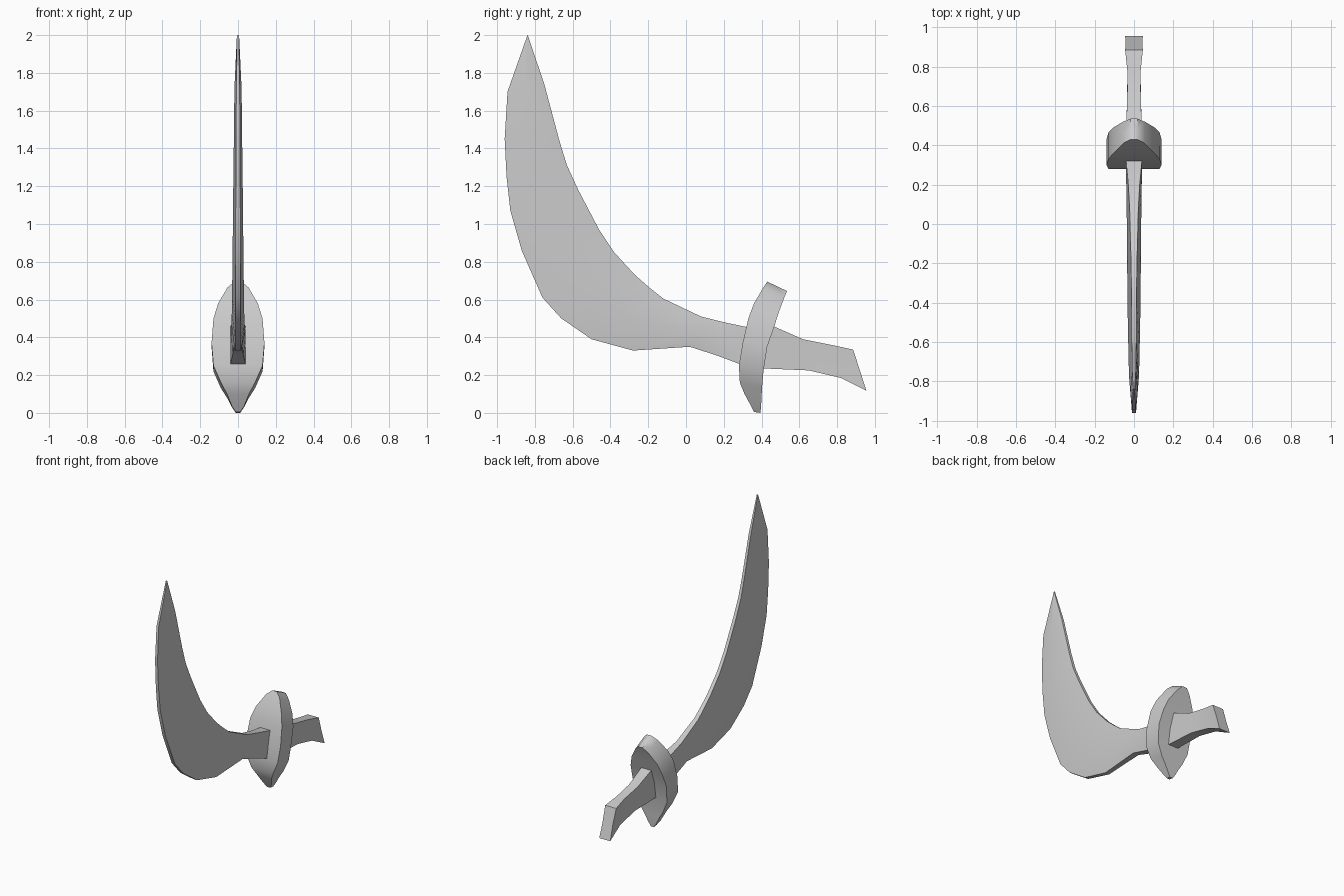
import bpy, bmesh, math
from mathutils import Vector


def loft(name, stations, angle=35):
    """Loft six-point sections; station = (edge A yz, edge B yz, half widths A, middle, B)."""
    bm = bmesh.new()
    rings = []
    for a, b, wa, wm, wb in stations:
        a, b = Vector(a), Vector(b)
        m = (a + b) / 2
        pts = [(wa, a), (wm, m), (wb, b), (-wb, b), (-wm, m), (-wa, a)]
        rings.append([bm.verts.new((x, p.x, p.y)) for x, p in pts])
    for r, s in zip(rings, rings[1:]):
        for i in range(6):
            j = (i + 1) % 6
            bm.faces.new((r[i], r[j], s[j], s[i]))
    bm.faces.new(rings[0])
    bm.faces.new(rings[-1])
    bmesh.ops.recalc_face_normals(bm, faces=bm.faces)
    me = bpy.data.meshes.new(name)
    bm.to_mesh(me)
    bm.free()
    ob = bpy.data.objects.new(name, me)
    bpy.context.collection.objects.link(ob)
    bpy.ops.object.select_all(action='DESELECT')
    ob.select_set(True)
    bpy.context.view_layer.objects.active = ob
    bpy.ops.object.shade_smooth_by_angle(angle=math.radians(angle))
    return ob


# Curved blade: outer edge, inner edge, half thickness at edges and middle
loft("blade", [
    ((-.843, 1.99), (-.838, 2.0), .004, .006, .004),
    ((-.945, 1.70), (-.75, 1.74), .009, .019, .009),
    ((-.96, 1.45), (-.67, 1.44), .010, .022, .010),
    ((-.95, 1.25), (-.63, 1.31), .011, .024, .011),
    ((-.93, 1.07), (-.57, 1.18), .012, .026, .012),
    ((-.87, .86), (-.46, .97), .012, .028, .012),
    ((-.76, .61), (-.38, .85), .013, .030, .013),
    ((-.66, .50), (-.27, .73), .014, .032, .014),
    ((-.50, .39), (-.19, .66), .015, .033, .015),
    ((-.28, .33), (-.12, .605), .017, .035, .017),
    ((.02, .35), (.08, .51), .022, .037, .022),
    ((.16, .305), (.20, .48), .029, .039, .029),
    ((.28, .26), (.32, .455), .040, .041, .040),
    ((.34, .245), (.39, .45), .041, .041, .041),
])

# Grip with flared pommel end: top edge, bottom edge
loft("grip", [
    ((.40, .48), (.36, .24), .041, .041, .041),
    ((.46, .46), (.42, .235), .041, .041, .041),
    ((.62, .39), (.65, .225), .035, .034, .035),
    ((.77, .36), (.82, .185), .033, .032, .033),
    ((.885, .335), (.955, .118), .045, .042, .045),
])

# Leaf-shaped hand guard: front rim, back rim, half width
guard = [
    ((.43, .695), (.535, .645), .018),
    ((.41, .665), (.52, .61), .055),
    ((.36, .58), (.49, .53), .105),
    ((.33, .50), (.465, .45), .13),
    ((.30, .37), (.43, .35), .14),
    ((.28, .25), (.41, .22), .13),
    ((.285, .16), (.402, .13), .09),
    ((.31, .10), (.40, .08), .058),
    ((.345, .035), (.397, .03), .032),
    ((.36, .005), (.394, .0), .012),
]
loft("hand_guard", [(a, b, w, w, w) for a, b, w in guard], 45)
